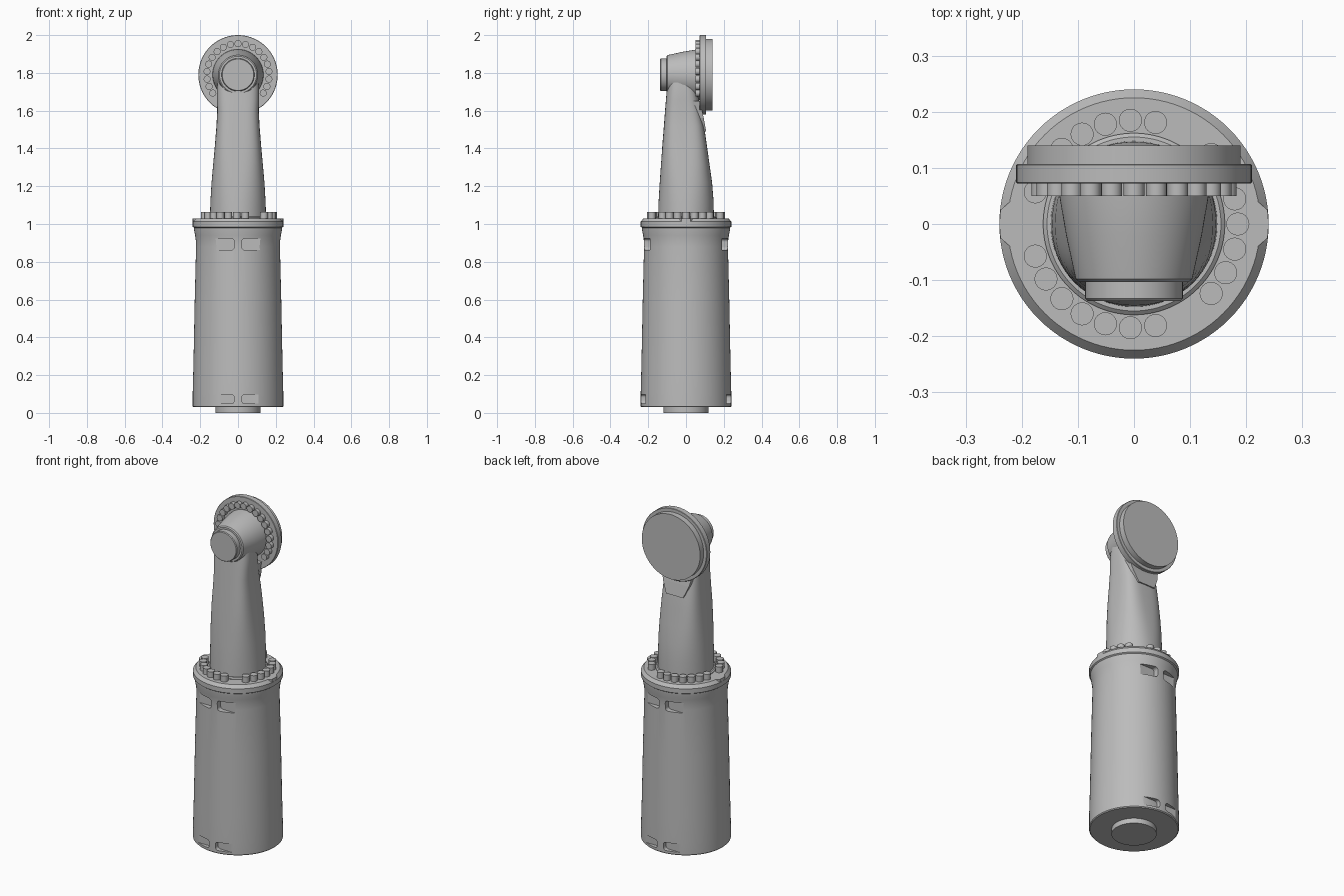
import bpy, bmesh, math
from mathutils import Vector, Matrix

if "Cube" in bpy.data.objects:
    bpy.data.objects.remove(bpy.data.objects["Cube"])

metal = bpy.data.materials.new("grey_metal")
metal.use_nodes = True
metal.diffuse_color = (0.5, 0.5, 0.5, 1)
metal.node_tree.nodes["Principled BSDF"].inputs["Base Color"].default_value = metal.diffuse_color


def finish(name, bm):
    bmesh.ops.recalc_face_normals(bm, faces=bm.faces)
    mesh = bpy.data.meshes.new(name)
    bm.to_mesh(mesh)
    bm.free()
    mesh.materials.append(metal)
    ob = bpy.data.objects.new(name, mesh)
    bpy.context.collection.objects.link(ob)
    return ob


def smooth(ob, degrees=30):
    bpy.ops.object.select_all(action="DESELECT")
    ob.select_set(True)
    bpy.context.view_layer.objects.active = ob
    bpy.ops.object.shade_smooth_by_angle(angle=math.radians(degrees))


def loft(bm, rings):
    """Skin a list of closed rings and cap both ends."""
    loops = [[bm.verts.new(p) for p in ring] for ring in rings]
    n = len(loops[0])
    for a, b in zip(loops, loops[1:]):
        for i in range(n):
            j = (i + 1) % n
            bm.faces.new((a[i], a[j], b[j], b[i]))
    bm.faces.new(loops[0])
    bm.faces.new(loops[-1])


def lathe(bm, profile, matrix=Matrix(), n=96):
    """Revolve (radius, height) pairs about the matrix's z axis."""
    turn = [2 * math.pi * i / n for i in range(n)]
    loft(bm, [[matrix @ Vector((r * math.cos(t), r * math.sin(t), h)) for t in turn]
              for r, h in profile])


def turned(name, profile, matrix=Matrix()):
    bm = bmesh.new()
    lathe(bm, profile, matrix)
    ob = finish(name, bm)
    smooth(ob)
    return ob


def bolts(name, angles, radius, base, size, height, matrix=Matrix()):
    bm = bmesh.new()
    for a in angles:
        t = math.radians(a)
        spot = Matrix.Translation((radius * math.cos(t), radius * math.sin(t), base))
        lathe(bm, [(size, 0), (size, height)], matrix @ spot, 24)
    smooth(finish(name, bm))


# Lower housing
housing = turned("lower_housing", [
    (0.235, 0.03), (0.24, 0.035), (0.24, 0.10), (0.236, 0.25), (0.229, 0.6),
    (0.222, 0.88), (0.223, 0.91), (0.227, 0.94), (0.232, 0.965), (0.233, 0.98),
    (0.24, 0.985), (0.24, 1.012), (0.225, 1.03)])
turned("base_plug", [(0.12, 0.0), (0.12, 0.04)])

# Flat-floored pockets at the front and back of the housing
bm = bmesh.new()
for z, half_height, floor in ((0.892, 0.03, 0.19), (0.073, 0.024, 0.214)):
    for sy in (-1, 1):
        for sx in (-1, 1):
            place = (Matrix.Translation((sx * 0.085, sy * (floor + 0.05), z))
                     @ Matrix.Diagonal((0.13, 0.10, 2 * half_height, 1)))
            verts = bmesh.ops.create_cube(bm, size=1, matrix=place)["verts"]
            edges = {e for v in verts for e in v.link_edges
                     if abs(e.verts[0].co.y - e.verts[1].co.y) > 0.05}
            bmesh.ops.bevel(bm, geom=list(edges), offset=0.016, segments=5,
                            profile=0.5, affect="EDGES")
cutter = finish("pocket_cutter", bm)
cutter.hide_render = True
cut = housing.modifiers.new("pockets", "BOOLEAN")
cut.operation = "DIFFERENCE"
cut.object = cutter
cut.solver = "EXACT"
bpy.ops.object.select_all(action="DESELECT")
bpy.context.view_layer.objects.active = housing
housing.select_set(True)
bpy.ops.object.modifier_apply(modifier="pockets")
bpy.data.objects.remove(cutter)
smooth(housing)

# Flat tabs on both sides of the rim
for side, s in (("left", 1), ("right", -1)):
    outline = [(0.19, -0.045), (0.215, -0.045), (0.238, -0.025), (0.24, 0),
               (0.238, 0.025), (0.215, 0.045), (0.19, 0.045)]
    bm = bmesh.new()
    loft(bm, [[(s * x, y, z) for x, y in outline] for z in (0.99, 1.03)])
    finish(side + "_rim_tab", bm)

# Collar and bolt ring around the foot of the arm
turned("arm_collar", [(0.162, 1.02), (0.162, 1.034), (0.155, 1.04)])
half = [14, 28, 42, 78, 92, 106, 120, 134, 148, 162]
bolts("rim_bolts", [0] + half + [-a for a in half], 0.185, 1.02, 0.0205, 0.044)

# Tapering arm: round at the foot, squarer towards the head
# (height, half width, front, back, squareness)
sections = [
    (1.02, 0.149, -0.148, 0.148, 2.0), (1.12, 0.146, -0.145, 0.146, 2.15),
    (1.22, 0.140, -0.139, 0.138, 2.4), (1.32, 0.131, -0.132, 0.124, 2.8),
    (1.42, 0.122, -0.125, 0.110, 3.2), (1.52, 0.114, -0.117, 0.096, 3.4),
    (1.60, 0.110, -0.111, 0.080, 3.4), (1.66, 0.112, -0.106, 0.068, 3.4),
    (1.72, 0.112, -0.101, 0.060, 3.2), (1.80, 0.104, -0.096, 0.055, 3.0)]


def arm_ring(z, half_width, front, back, power, n=64):
    ring = []
    for i in range(n):
        c, s = math.cos(2 * math.pi * i / n), math.sin(2 * math.pi * i / n)
        x = half_width * math.copysign(abs(c) ** (2 / power), c)
        y = (front + back) / 2 + (back - front) / 2 * math.copysign(abs(s) ** (2 / power), s)
        ring.append((x, y, z))
    return ring


bm = bmesh.new()
loft(bm, [arm_ring(*s) for s in sections])
smooth(finish("arm", bm), 40)

# Sloping tongue below the head disc
bm = bmesh.new()
loft(bm, [[(-w, 0.03, z), (w, 0.03, z), (w, y, z), (-w, y, z)]
          for z, w, y in ((1.49, 0.055, 0.107), (1.56, 0.085, 0.094), (1.65, 0.105, 0.074))])
finish("arm_tongue", bm)

# Head: everything turns about a front-to-back axis
head = Matrix.Translation((0, 0, 1.79)) @ Matrix.Rotation(-math.pi / 2, 4, "X")
turned("head_hub", [(0.098, -0.103), (0.104, -0.098), (0.121, -0.02), (0.133, 0.05),
                    (0.135, 0.075)], head)
turned("front_cap", [(0.083, -0.137), (0.087, -0.133), (0.087, -0.095)], head)
turned("head_disc", [(0.208, 0.072), (0.21, 0.074), (0.21, 0.105), (0.208, 0.107)], head)
turned("back_plate", [(0.19, 0.10), (0.19, 0.14)], head)
bolts("head_bolts", [-90 + 14 * k for k in range(-9, 10)], 0.165, 0.05, 0.0185, 0.03, head)
